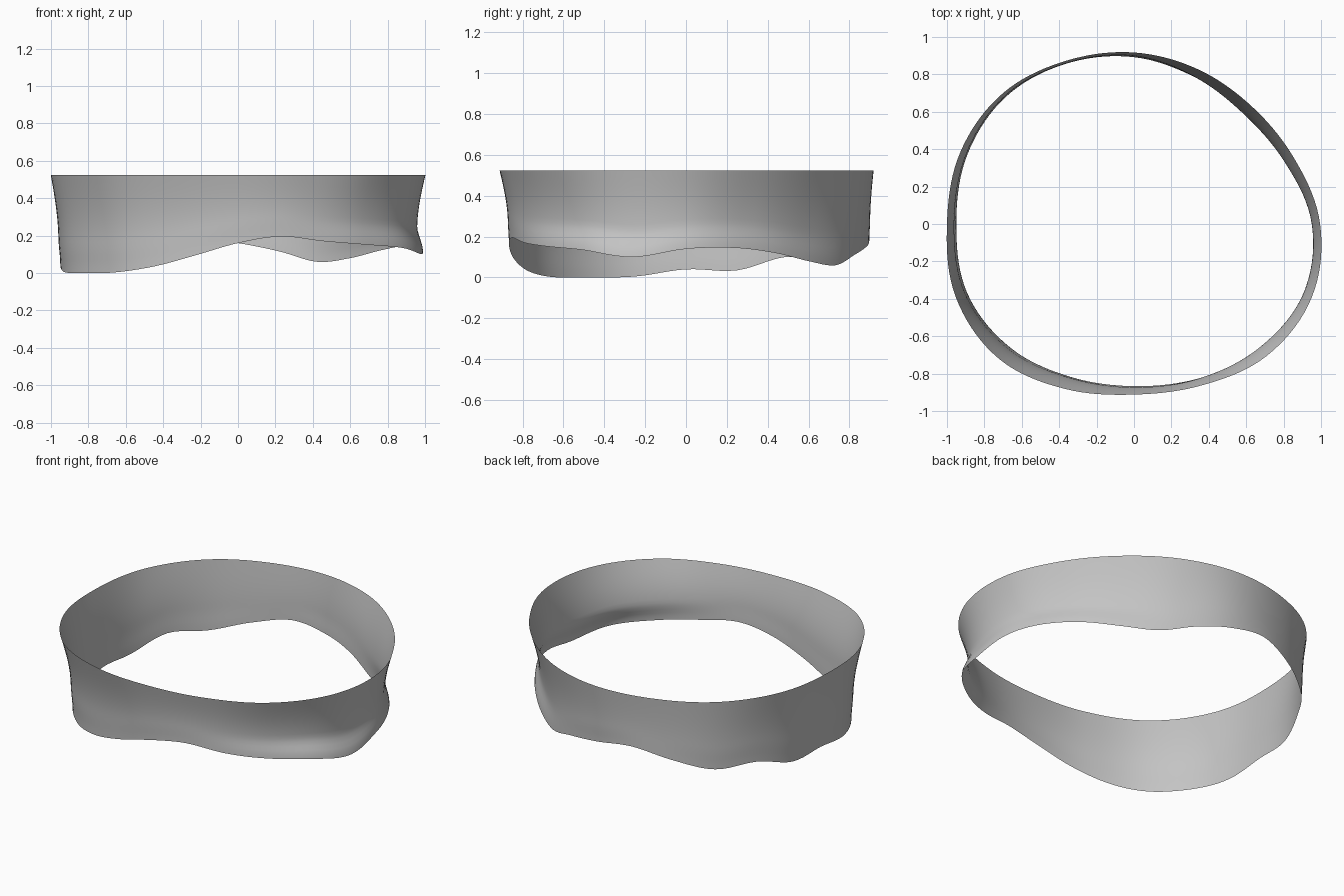
import bpy
import bmesh
import math

cube = bpy.data.objects.get("Cube")
if cube:
    bpy.data.objects.remove(cube)

SEGMENTS = 144
ROWS = 16
TOP = 0.525

# Control values at even steps around the ring, counter-clockwise from +x
top_radius = [0.995, 0.925, 0.89, 0.895, 0.917, 0.945, 0.99, 1.005,
              1.0, 1.03, 1.02, 0.955, 0.912, 0.935, 1.0, 1.028]
waist_inset = [0.045, 0.055, 0.06, 0.045, 0.02, 0.015, 0.02, 0.035,
               0.04, 0.055, 0.075, 0.065, 0.04, 0.04, 0.06, 0.05]
edge_inset = [0.02, 0.03, 0.04, 0.045, 0.025, 0.015, 0.025, 0.04,
              0.05, 0.065, 0.085, 0.07, 0.045, 0.04, 0.04, 0.005]
edge_height = [0.14, 0.145, 0.12, 0.08, 0.06, 0.115, 0.16, 0.19,
               0.14, 0.085, 0.10, 0.035, 0.04, 0.005, 0, 0.003,
               0.035, 0.095, 0.16, 0.195, 0.17, 0.152, 0.135, 0.10]


def around(values, turn):
    """Smooth closed interpolation of values, turn runs from 0 to 1."""
    n = len(values)
    i = math.floor(turn * n)
    f = turn * n - i
    a, b, c, d = (values[(i + k) % n] for k in (-1, 0, 1, 2))
    return b + f / 2 * (c - a + f * (2 * a - 5 * b + 4 * c - d
                                     + f * (3 * (b - c) + d - a)))


def smoothstep(f):
    f = min(max(f, 0), 1)
    return f * f * (3 - 2 * f)


# One open wall: flat rim, drawn-in waist, wavy lower edge
bm = bmesh.new()
columns = []
for s in range(SEGMENTS):
    turn = s / SEGMENTS
    angle = turn * math.tau
    radius = around(top_radius, turn)
    waist = around(waist_inset, turn)
    edge = around(edge_inset, turn)
    low = max(around(edge_height, turn), 0)
    column = []
    for row in range(ROWS + 1):
        t = row / ROWS
        inset = waist * math.sin(min(t / 0.75, 1) * math.pi / 2)
        inset += (edge - waist) * smoothstep((t - 0.68) / 0.32)
        r = radius - inset
        column.append(bm.verts.new((r * math.cos(angle), r * math.sin(angle),
                                    TOP + (low - TOP) * t)))
    columns.append(column)

for s in range(SEGMENTS):
    here, after = columns[s], columns[(s + 1) % SEGMENTS]
    for row in range(ROWS):
        bm.faces.new((here[row], here[row + 1], after[row + 1], after[row]))

mesh = bpy.data.meshes.new("ring_band")
bm.to_mesh(mesh)
bm.free()
band = bpy.data.objects.new("ring_band", mesh)
bpy.context.collection.objects.link(band)

# Plain grey
grey = bpy.data.materials.new("plain_grey")
grey.use_nodes = True
color = (0.55, 0.55, 0.55, 1)
grey.diffuse_color = color
grey.node_tree.nodes["Principled BSDF"].inputs["Base Color"].default_value = color
mesh.materials.append(grey)

bpy.context.view_layer.objects.active = band
band.select_set(True)
bpy.ops.object.shade_smooth_by_angle()
